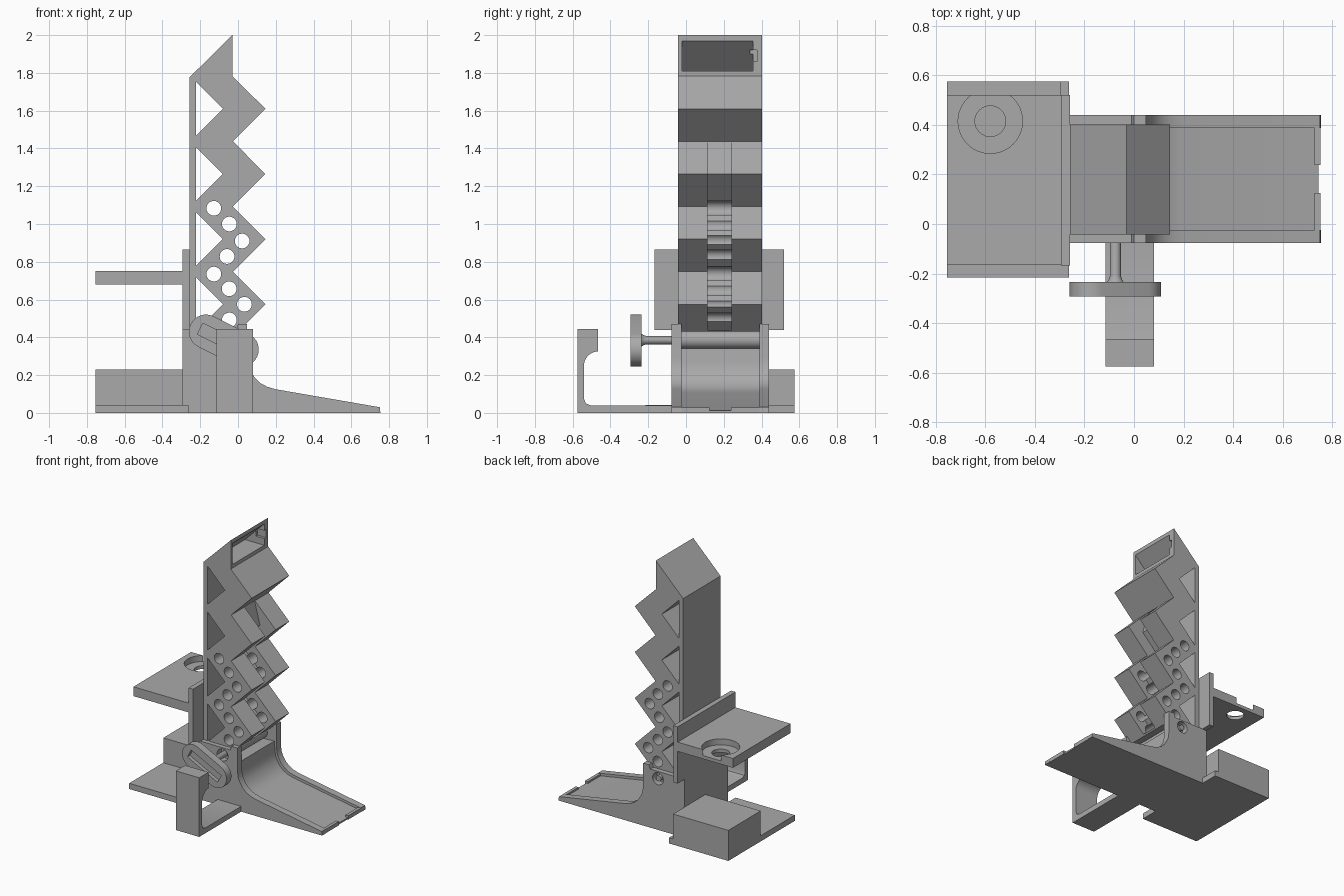
import bpy, math
from mathutils import Vector

cube = bpy.data.objects.get("Cube")
if cube:
    bpy.data.objects.remove(cube, do_unlink=True)

grey = bpy.data.materials.new("plain grey")
grey.use_nodes = True
GREY = (0.4, 0.4, 0.4, 1)
grey.diffuse_color = GREY
grey.node_tree.nodes["Principled BSDF"].inputs["Base Color"].default_value = GREY


def prism(name, pts, a, b, axis="y"):
    """Extrude a 2D profile: (x,z) along y, (y,z) along x or (x,y) along z."""
    place = {"y": lambda p, t: (p[0], t, p[1]),
             "x": lambda p, t: (t, p[0], p[1]),
             "z": lambda p, t: (p[0], p[1], t)}[axis]
    n = len(pts)
    verts = [place(p, a) for p in pts] + [place(p, b) for p in pts]
    faces = [list(range(n)), list(range(2 * n - 1, n - 1, -1))]
    faces += [[(i + 1) % n, i, n + i, n + (i + 1) % n] for i in range(n)]
    mesh = bpy.data.meshes.new(name)
    mesh.from_pydata(verts, [], faces)
    # make the normals point outwards
    import bmesh
    bm = bmesh.new()
    bm.from_mesh(mesh)
    bmesh.ops.recalc_face_normals(bm, faces=bm.faces)
    bm.to_mesh(mesh)
    bm.free()
    mesh.materials.append(grey)
    obj = bpy.data.objects.new(name, mesh)
    bpy.context.collection.objects.link(obj)
    return obj


def box(name, x, y, z):
    return prism(name, [(x[0], z[0]), (x[1], z[0]), (x[1], z[1]), (x[0], z[1])], *y)


def circle(cx, cy, r, n=32, start=0.0, sweep=math.tau):
    return [(cx + r * math.cos(start + sweep * i / n),
             cy + r * math.sin(start + sweep * i / n)) for i in range(n)]


def cut(obj, *cutters):
    """Subtract the cutters, bake the result and drop the cutters."""
    for c in cutters:
        c.hide_render = True
        mod = obj.modifiers.new("cut", "BOOLEAN")
        mod.operation, mod.solver, mod.object = "DIFFERENCE", "EXACT", c
    deps = bpy.context.evaluated_depsgraph_get()
    mesh = bpy.data.meshes.new_from_object(obj.evaluated_get(deps))
    obj.modifiers.clear()
    obj.data = mesh
    for c in cutters:
        bpy.data.objects.remove(c, do_unlink=True)


def smooth(*objs):
    bpy.ops.object.select_all(action="DESELECT")
    for o in objs:
        o.select_set(True)
    bpy.context.view_layer.objects.active = objs[0]
    bpy.ops.object.shade_smooth_by_angle(angle=math.radians(30))


# Zigzag tower with a flat spine and slanted roof
T0, T1 = -0.043, 0.402
PITCH = 0.345
teeth = [1.61 - PITCH * i for i in range(4)]
outline = [(-0.258, 0.43), (-0.258, 1.775), (-0.03, 2.0), (-0.03, 1.783)]
zigzag = []
for z in teeth:
    outline += [(0.145, z), (-0.027, z - PITCH / 2)]
    zigzag += [(0.145, z), (-0.027, z - PITCH / 2)]
outline[-1] = (0.0, 0.43)
tower = prism("zigzag_tower", outline, T0, T1)

cutters = [prism("window", [(-0.222, z + 0.142), (-0.08, z), (-0.222, z - 0.142)], -0.2, 0.6)
           for z in teeth]
cutters += [prism("peg_hole", circle(x, z, 0.039), -0.2, 0.6)
            for x, z in [(-0.128, 1.083), (-0.046, 1.0), (0.022, 0.91), (-0.058, 0.828),
                         (-0.128, 0.735), (-0.047, 0.657), (0.034, 0.575), (-0.046, 0.492)]]
# central slot following the lower teeth
slot = [(x - 0.13, z) for x, z in zigzag[2:-1]]
slot = [(-0.03, 1.435)] + slot + [(-0.13, 0.44), (0.3, 0.44), (0.3, 1.435)]
cutters.append(prism("slot", slot, 0.115, 0.24))
# hooded opening under the roof
cutters.append(prism("opening", [(0.0, 1.81), (0.0, 2.0), (-0.19, 1.81)], -0.02, 0.355))
cutters.append(box("opening_notch", (-0.1, 0.0), (0.34, 0.375), (1.86, 1.92)))
cut(tower, *cutters)
smooth(tower)

# Ramp base: cheeks at the sides, sunken floor between them
curve = [(0.05, 0.29), (0.055, 0.25), (0.068, 0.22), (0.09, 0.185),
         (0.12, 0.157), (0.155, 0.138), (0.2, 0.125)]
cheek = ([(-0.26, 0), (-0.26, 0.44), (-0.01, 0.44), (0.0, 0.47), (0.048, 0.47)]
         + curve + [(0.75, 0.03), (0.754, 0.0)])
for side, a, b in (("front", -0.077, -0.025), ("back", 0.388, 0.44)):
    wall = prism(side + "_cheek", cheek, a, b)
    cut(wall, prism("pivot_hole", circle(-0.075, 0.385, 0.045), a - 0.1, b + 0.1))
    smooth(wall)
floor = ([(-0.26, 0), (-0.26, 0.33), (0.03, 0.34)]
         + [(x - 0.014, z - 0.018) for x, z in curve] + [(0.745, 0.012), (0.745, 0)])
smooth(prism("ramp_floor", floor, -0.025, 0.388))
for name, y in (("front", (-0.025, 0.125)), ("back", (0.238, 0.388))):
    box(name + "_end_lip", (0.728, 0.752), y, (0, 0.029))

# Back wall, shelf and lower tray
box("back_wall", (-0.295, -0.258), (-0.077, 0.44), (0, 0.44))
box("upright_plate", (-0.295, -0.258), (-0.167, 0.52), (0.438, 0.865))
shelf = box("shelf", (-0.755, -0.29), (-0.165, 0.52), (0.68, 0.75))
cut(shelf, prism("recess", circle(-0.58, 0.415, 0.13, 48), 0.705, 0.9, "z"),
    prism("drain", circle(-0.58, 0.415, 0.062), 0.5, 0.9, "z"))
smooth(shelf)
box("tray", (-0.755, -0.262), (-0.215, 0.575), (0, 0.043))
box("tray_block", (-0.755, -0.295), (0.19, 0.575), (0, 0.23))

# Front hook arm
arch = circle(-0.465, 0.25, 0.075, 10, math.pi, -math.pi / 2)
hook = ([(-0.07, 0), (-0.575, 0), (-0.575, 0.445), (-0.465, 0.445), (-0.465, 0.325)]
        + arch[::-1] + [(-0.54, 0.075), (-0.53, 0.05), (-0.505, 0.04), (-0.07, 0.04)])
smooth(prism("hook_arm", hook, -0.115, 0.08, "x"))

# Pivot barrel, rod with flared end, and lever
smooth(prism("pivot_barrel", circle(-0.075, 0.388, 0.049), -0.025, 0.388))
flare = [(-0.24, 0.045), (-0.235, 0.034), (-0.225, 0.027), (-0.21, 0.022), (0.435, 0.021)]
N = 24
rings = [(-0.075 + r * math.cos(math.tau * i / N), y, 0.385 + r * math.sin(math.tau * i / N))
         for y, r in flare for i in range(N)]
faces = [[k * N + i, (k + 1) * N + i, (k + 1) * N + (i + 1) % N, k * N + (i + 1) % N]
         for k in range(len(flare) - 1) for i in range(N)]
faces += [list(range(N)), list(range(len(rings) - 1, len(rings) - N - 1, -1))]
rod_mesh = bpy.data.meshes.new("pivot_rod")
rod_mesh.from_pydata(rings, [], faces)
rod_mesh.flip_normals() if rod_mesh.polygons[0].normal.x < 0 else None
rod_mesh.materials.append(grey)
rod = bpy.data.objects.new("pivot_rod", rod_mesh)
bpy.context.collection.objects.link(rod)
smooth(rod)

tilt = math.atan2(-0.095, 0.19)
along, across = Vector((math.cos(tilt), math.sin(tilt))), Vector((-math.sin(tilt), math.cos(tilt)))
mid = Vector((-0.075, 0.383))
tip, tail = mid + along * 0.106, mid - along * 0.106
lever = prism("lever", circle(tip.x, tip.y, 0.09, 16, tilt - math.pi / 2, math.pi)
              + [tuple(tip + across * 0.09)]
              + circle(tail.x, tail.y, 0.09, 16, tilt + math.pi / 2, math.pi)
              + [tuple(tail - across * 0.09)], -0.293, -0.235)
groove = [tuple(mid + along * s * 0.14 + across * t * 0.033)
          for s, t in ((-1, -1), (1, -1), (1, 1), (-1, 1))]
cut(lever, prism("groove", groove, -0.35, -0.265))
smooth(lever)
